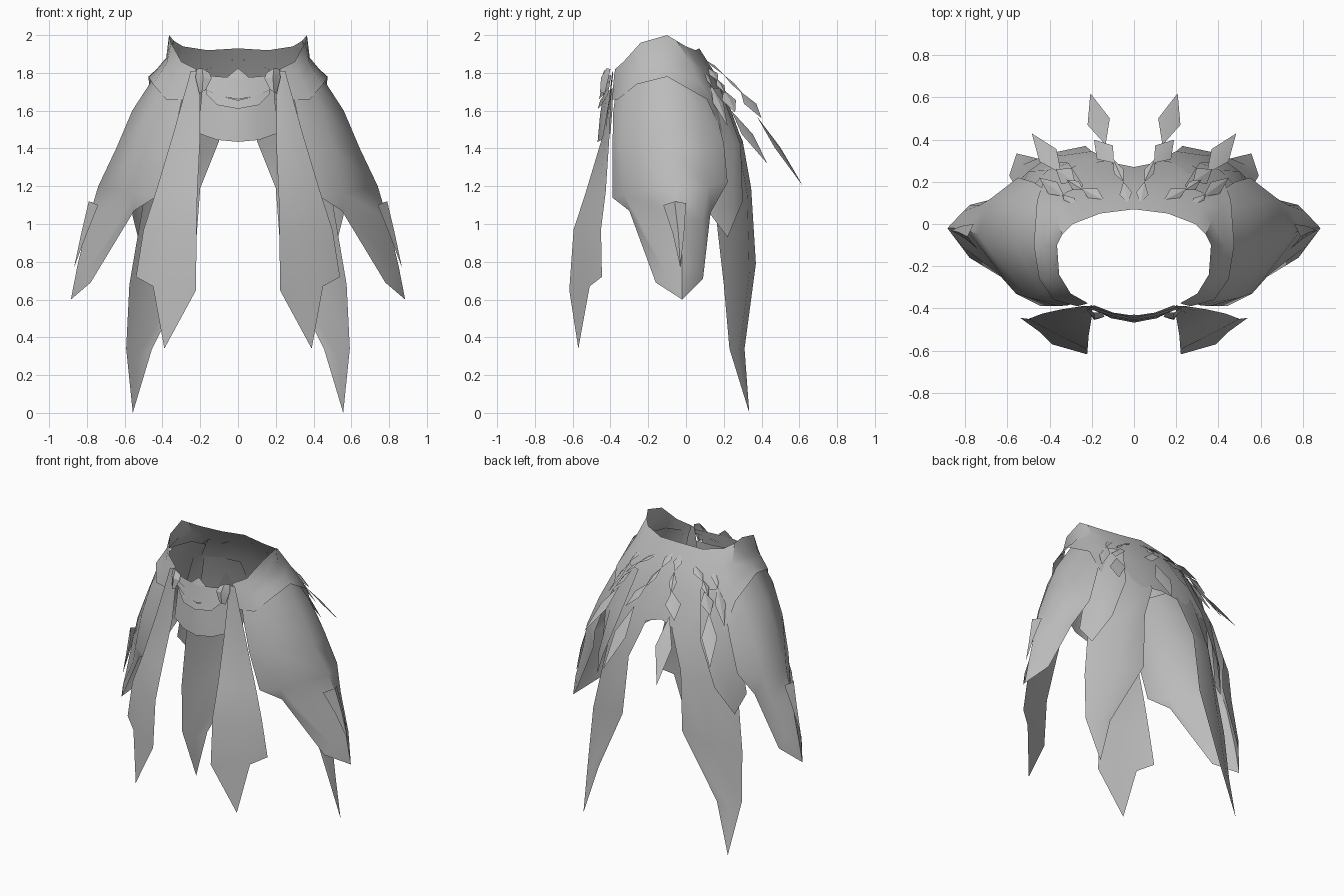
import bpy, bmesh, math
from mathutils import Vector

if "Cube" in bpy.data.objects:
    bpy.data.objects.remove(bpy.data.objects["Cube"])

GREY = (0.5, 0.5, 0.5, 1.0)
grey = bpy.data.materials.new("plain_grey")
grey.use_nodes = True
grey.diffuse_color = GREY
grey.node_tree.nodes["Principled BSDF"].inputs["Base Color"].default_value = GREY


def finish(name, bm, angle=40):
    """Turn a half model into a mirrored, smooth shaded object."""
    bmesh.ops.recalc_face_normals(bm, faces=bm.faces)
    mesh = bpy.data.meshes.new(name)
    bm.to_mesh(mesh)
    bm.free()
    mesh.materials.append(grey)
    obj = bpy.data.objects.new(name, mesh)
    bpy.context.collection.objects.link(obj)
    mirror = obj.modifiers.new("mirror", 'MIRROR')
    mirror.merge_threshold = 0.001
    bpy.ops.object.select_all(action='DESELECT')
    obj.select_set(True)
    bpy.context.view_layer.objects.active = obj
    bpy.ops.object.shade_smooth_by_angle(angle=math.radians(angle))
    return obj


def add_sheet(bm, rows):
    """Skin rows of points with faces; repeated points collapse to tips."""
    found = {}

    def vert(p):
        key = tuple(round(c, 4) for c in p)
        if key not in found:
            found[key] = bm.verts.new(key)
        return found[key]

    for a, b in zip(rows, rows[1:]):
        for i in range(len(a) - 1):
            ring = [vert(p) for p in (a[i], a[i + 1], b[i + 1], b[i])]
            ring = list(dict.fromkeys(ring))
            if len(ring) > 2:
                bm.faces.new(ring)


def sheet(name, rows, angle=40):
    bm = bmesh.new()
    add_sheet(bm, rows)
    return finish(name, bm, angle)


# Waist yoke: columns from centre back round to the front, rim to hem
yoke = [
    [(0, .07, 1.93), (0, .14, 1.82), (0, .21, 1.68), (0, .27, 1.47)],
    [(.16, .05, 1.92), (.17, .13, 1.8), (.19, .22, 1.65), (.15, .3, 1.43)],
    [(.29, 0, 1.94), (.32, .09, 1.81), (.36, .17, 1.62), (.42, .23, 1.4)],
    [(.34, -.05, 1.97), (.37, .02, 1.86), (.42, .07, 1.75), (.46, .11, 1.66)],
    [(.365, -.1, 2.0), (.38, -.1, 1.88), (.43, -.1, 1.82), (.475, -.1, 1.78)],
    [(.355, -.24, 1.96), (.375, -.25, 1.86), (.41, -.26, 1.8), (.45, -.26, 1.74)],
    [(.3, -.33, 1.86), (.32, -.34, 1.81), (.34, -.35, 1.75), (.38, -.36, 1.66)],
    [(.22, -.375, 1.82), (.23, -.38, 1.79), (.25, -.385, 1.74), (.27, -.39, 1.66)],
]
sheet("waist_yoke", yoke)

# Hip plates: rows from under the yoke to the pointed lower end
hip = [
    [(.27, -.36, 1.78), (.36, -.29, 1.8), (.43, -.1, 1.8), (.38, .03, 1.8), (.3, .08, 1.78)],
    [(.31, -.385, 1.6), (.44, -.33, 1.62), (.56, -.1, 1.6), (.5, .08, 1.6), (.4, .15, 1.62)],
    [(.36, -.39, 1.38), (.5, -.35, 1.4), (.645, -.09, 1.4), (.6, .1, 1.4), (.48, .2, 1.43)],
    [(.44, -.39, 1.14), (.56, -.33, 1.16), (.74, -.05, 1.2), (.68, .12, 1.2), (.55, .22, 1.22)],
    [(.55, -.3, 1.07), (.64, -.24, 1.0), (.79, -.03, 1.03), (.73, .09, 1.02), (.62, .13, 1.06)],
    [(.78, -.16, .69), (.81, -.11, .74), (.85, -.02, .78), (.81, .06, .78), (.78, .09, .71)],
    [(.885, -.02, .6)] * 5,
]
sheet("hip_plates", hip, 50)

# Thin spikes lying along the hip ridges
sheet("hip_spikes", [
    [(.74, -.12, 1.1), (.79, -.06, 1.12), (.76, 0, 1.11)],
    [(.80, -.07, .95), (.83, -.04, .95), (.82, -.01, .95)],
    [(.868, -.03, .77)] * 3,
])

# Front hanging panels with a notched point
notch, outer, tip = (.45, -.51, .67), (.54, -.445, .72), (.39, -.57, .34)
front = [
    [(.2, -.385, 1.79), (.215, -.39, 1.81), (.23, -.39, 1.81), (.25, -.39, 1.81)],
    [(.2, -.44, 1.47), (.25, -.43, 1.47), (.3, -.42, 1.47), (.345, -.405, 1.47)],
    [(.215, -.53, 1.17), (.29, -.5, 1.17), (.37, -.46, 1.17), (.435, -.425, 1.17)],
    [(.22, -.595, .97), (.31, -.55, .97), (.41, -.5, .97), (.5, -.45, .97)],
    [(.222, -.618, .65), (.34, -.56, .66), notch, outer],
    [tip, tip, notch, outer],
]
sheet("front_panels", front)

# Long back tails
tail = [
    [(.12, .2, 1.66), (.24, .19, 1.66), (.36, .14, 1.66)],
    [(.1, .3, 1.44), (.27, .28, 1.42), (.43, .2, 1.42)],
    [(.2, .345, 1.19), (.34, .325, 1.15), (.5, .15, 1.12)],
    [(.23, .37, .79), (.4, .335, .74), (.575, .2, .68)],
    [(.455, .31, .34), (.53, .28, .3), (.592, .23, .34)],
    [(.557, .335, 0)] * 3,
]
sheet("back_tails", tail)

# Short pointed flaps between tails and hip plates
sheet("back_side_flaps", [
    [(.24, .18, 1.72), (.32, .15, 1.72), (.39, .09, 1.72)],
    [(.31, .29, 1.42), (.41, .255, 1.42), (.51, .15, 1.42)],
    [(.43, .3, 1.12), (.5, .25, 1.1), (.56, .13, 1.05)],
    [(.53, .22, .93)] * 3,
])

# Front apron plate below the belt
sheet("front_apron", [
    [(0, -.435, 1.7), (.1, -.42, 1.7), (.19, -.385, 1.72)],
    [(0, -.455, 1.58), (.1, -.435, 1.585), (.2, -.39, 1.6)],
    [(0, -.468, 1.435), (.11, -.445, 1.445), (.21, -.4, 1.48)],
])

# Three overlapping belt bands, each sagging at the centre
bm = bmesh.new()
for i in range(3):
    drop, out = .05 * i, .006 * i
    add_sheet(bm, [
        [(0, -.442 - out, 1.775 - drop * 1.2), (.1, -.425 - out, 1.78 - drop),
         (.2 - .02 * i, -.395 - out, 1.79 - drop * .6)],
        [(0, -.455 - out, 1.71 - drop), (.11, -.435 - out, 1.73 - drop),
         (.22 - .025 * i, -.4 - out, 1.76 - drop * .7)],
    ])
# Raised point above the belt and small tabs at its ends
add_sheet(bm, [[(0, -.43, 1.825), (0, -.43, 1.825)], [(0, -.447, 1.77), (.055, -.435, 1.78)]])
add_sheet(bm, [
    [(.15, -.42, 1.8), (.19, -.42, 1.825), (.22, -.4, 1.82)],
    [(.14, -.44, 1.77), (.185, -.45, 1.775), (.225, -.41, 1.775)],
    [(.17, -.45, 1.71), (.19, -.455, 1.7), (.205, -.43, 1.69)],
])
finish("front_belt", bm, 20)


def add_diamond(bm, start, end, width, belly=.45, lift=.008):
    """Ridged diamond blade from start to end."""
    a, b = Vector(start), Vector(end)
    side = (b - a).cross(Vector((0, 0, 1))).normalized() * width / 2
    normal = side.cross(b - a).normalized()
    if normal.z < 0:
        normal.negate()
    mid = a.lerp(b, belly)
    add_sheet(bm, [[a] * 3, [mid - side, mid + normal * lift, mid + side], [b] * 3])


# Chains of diamond blades fanning over the back
chains = {
    "inner_back_chains": [
        ((.03, .1, 1.87), (.05, .2, 1.79), .06), ((.05, .2, 1.79), (.1, .31, 1.68), .05),
        ((.095, .29, 1.7), (.19, .4, 1.56), .1), ((.135, .375, 1.57), (.207, .62, 1.2), .11)],
    "outer_back_chains": [
        ((.14, .11, 1.83), (.25, .17, 1.76), .07), ((.24, .16, 1.77), (.32, .21, 1.69), .05),
        ((.28, .2, 1.71), (.37, .26, 1.59), .09), ((.345, .24, 1.6), (.485, .43, 1.32), .1)],
    "side_back_blades": [
        ((.27, .07, 1.83), (.34, .14, 1.73), .06), ((.33, .13, 1.74), (.45, .22, 1.52), .07)],
}
for name, blades in chains.items():
    bm = bmesh.new()
    for start, end, width in blades:
        add_diamond(bm, start, end, width)
    finish(name, bm, 20)
